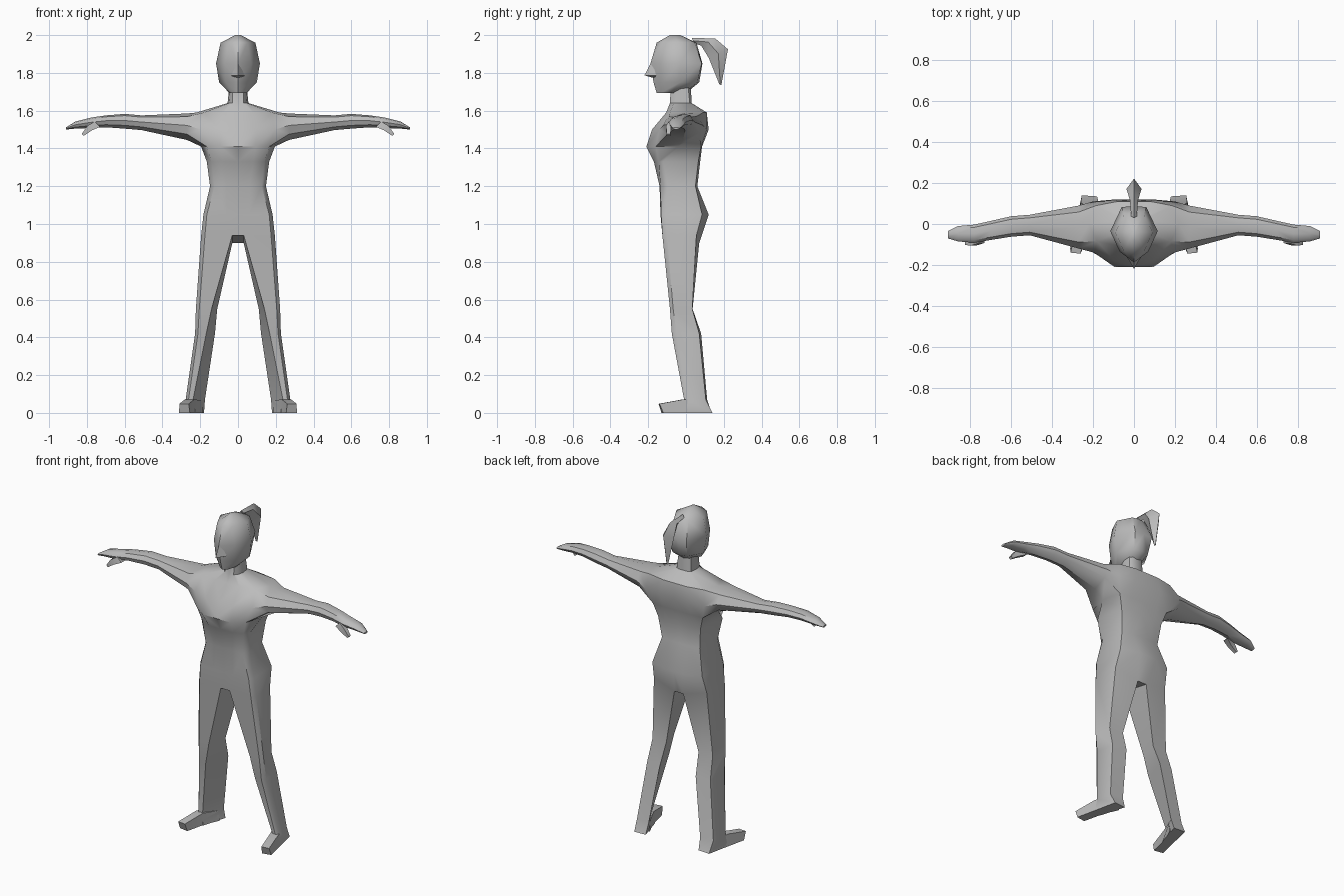
import bpy, bmesh, math

if "Cube" in bpy.data.objects:
    bpy.data.objects.remove(bpy.data.objects["Cube"])

grey = bpy.data.materials.new("plain grey")
grey.diffuse_color = (0.5, 0.5, 0.5, 1)
grey.use_nodes = True
grey.node_tree.nodes["Principled BSDF"].inputs["Base Color"].default_value = grey.diffuse_color


def ring(bm, pts):
    return [bm.verts.new(p) for p in pts]


def loft(bm, rings, closed=True, skip=lambda i, j: False):
    """Bridge successive rings of equal length with quads."""
    n = len(rings[0])
    for i in range(len(rings) - 1):
        a, b = rings[i], rings[i + 1]
        for j in range(n if closed else n - 1):
            if not skip(i, j):
                k = (j + 1) % n
                bm.faces.new((a[j], a[k], b[k], b[j]))


def finish(bm, name, angle=40, mirror=False):
    """Clean up, optionally mirror across x, and make a smooth shaded object."""
    bmesh.ops.delete(bm, geom=[v for v in bm.verts if not v.link_faces], context='VERTS')
    if mirror:
        bmesh.ops.mirror(bm, geom=bm.verts[:] + bm.edges[:] + bm.faces[:],
                         axis='X', merge_dist=0.0005)
        bmesh.ops.remove_doubles(bm, verts=bm.verts[:], dist=0.0005)
    bmesh.ops.recalc_face_normals(bm, faces=bm.faces[:])
    me = bpy.data.meshes.new(name)
    bm.to_mesh(me)
    bm.free()
    me.materials.append(grey)
    ob = bpy.data.objects.new(name, me)
    bpy.context.collection.objects.link(ob)
    bpy.ops.object.select_all(action='DESELECT')
    ob.select_set(True)
    bpy.context.view_layer.objects.active = ob
    bpy.ops.object.shade_smooth_by_angle(angle=math.radians(angle))


# ---- Body: half torso, arm and leg as one skin, mirrored ----
bm = bmesh.new()
# z, front inner x, front y, front corner x y, side x y, back corner y, back y
torso = [
    (0.94, .030, -.125, .175, -.125, .195, -.100, .055, .070),
    (1.05, .060, -.135, .165, -.132, .183, -.105, .085, .120),
    (1.20, .060, -.140, .125, -.135, .148, -.095, .050, .060),
    (1.33, .080, -.170, .140, -.145, .165, -.120, .065, .075),
    (1.41, .095, -.210, .165, -.160, .195, -.040, .080, .085),
    (1.50, .095, -.180, .195, -.140, .230, .000, .110, .120),
    (1.59, .080, -.105, .180, -.085, .220, .000, .090, .110),
    (1.64, .030, -.085, .048, -.065, .055, -.030, .020, .030),
    (1.74, .030, -.080, .040, -.060, .045, -.030, .010, .025),
]
rows = []
for z, xi, yf, xf, yf2, xs, ys, yb2, yb in torso:
    rows.append(ring(bm, [(0, yf, z), (xi, yf, z), (xf, yf2, z), (xs, ys, z),
                          (xf * 1.03, yb2, z), (xi, yb, z), (0, yb, z)]))
for v in rows[0][5:]:
    v.co.z = 0.90
# the shoulder opening is left free for the arm
loft(bm, rows, False, lambda i, j: i in (4, 5) and j in (2, 3))

# Crotch strip
r = rows[0]
bm.faces.new((r[0], r[1], r[5], r[6]))

# Leg: front inner, front outer, side, back outer, back inner
leg = [
    (.55, (.140, -.085), (.205, -.085), (.223, -.068), (.205, .033), (.110, .035)),
    (.42, (.168, -.075), (.212, -.075), (.227, -.050), (.215, .070), (.122, .080)),
    (.07, (.238, -.005), (.262, -.010), (.277, .010), (.260, .105), (.175, .112)),
    (.00, (.225, -.020), (.270, -.020), (.285, .000), (.255, .140), (.180, .135)),
]
legs = [r[1:6]] + [ring(bm, [(x, y, row[0]) for x, y in row[1:]]) for row in leg]
loft(bm, legs)
bm.faces.new(legs[-1])

# Arm and hand: x, front y, back y, low z, high z
A, B, C = rows[4:7]
hole = [A[2], A[3], A[4], B[4], C[4], C[3], C[2], B[2]]
arm = [
    (.27, -.120, .090, 1.445, 1.585),
    (.51, -.055, .045, 1.497, 1.575),
    (.60, -.062, .038, 1.505, 1.583),
    (.70, -.078, .015, 1.512, 1.575),
    (.78, -.092, -.003, 1.508, 1.563),
    (.86, -.085, -.010, 1.505, 1.543),
    (.91, -.070, -.035, 1.500, 1.512),
]
arms = [hole]
for x, f, b, lo, hi in arm:
    c, h = (f + b) / 2, hi - lo
    arms.append(ring(bm, [
        (x, f * .9 + b * .1, lo + h * .22), (x, c, lo), (x, b * .9 + f * .1, lo + h * .25),
        (x, b, lo + h * .55), (x, b * .85 + f * .15, hi - h * .1), (x, c, hi),
        (x, f * .85 + b * .15, hi - h * .12), (x, f, lo + h * .55)]))
loft(bm, arms)
bm.faces.new(arms[-1])
finish(bm, "body", 42, True)

# ---- Thumbs ----
bm = bmesh.new()
rings = []
for x, y, z, ry, rz in [(.745, -.075, 1.528, .018, .014), (.785, -.092, 1.508, .014, .012),
                        (.822, -.092, 1.472, .010, .005)]:
    rings.append(ring(bm, [(x - rz, y - ry, z - rz), (x - rz, y + ry, z - rz),
                           (x + rz, y + ry, z + rz), (x + rz, y - ry, z + rz)]))
loft(bm, rings)
bm.faces.new(rings[0])
bm.faces.new(rings[-1])
finish(bm, "thumbs", 42, True)

# ---- Feet: from heel to toe ----
bm = bmesh.new()
rings = []
for y, xi, xo, h in [(.09, .185, .262, .065), (0, .225, .283, .072), (-.13, .255, .312, .048)]:
    rings.append(ring(bm, [(xi, y, 0), (xo, y + .01, 0),
                           (xo - .002, y - .01, h), (xi + .006, y - .015, h)]))
loft(bm, rings)
bm.faces.new(rings[0])
bm.faces.new(rings[-1])
finish(bm, "feet", 42, True)

# ---- Head: front y, front corner, side, back corner, back y ----
bm = bmesh.new()
head = [
    (1.693, -.155, (.030, -.135), (.045, -.085), (.030, -.010), .000),
    (1.750, -.172, (.065, -.125), (.100, -.030), (.050, .060), .070),
    (1.850, -.188, (.070, -.135), (.116, -.035), (.060, .083), .087),
    (1.960, -.155, (.050, -.130), (.092, -.040), (.048, .045), .055),
    (2.000, -.085, (.010, -.080), (.014, -.060), (.010, -.040), -.030),
]
rows = [ring(bm, [(0, f, z), (*p, z), (*q, z), (*s, z), (0, b, z)])
        for z, f, p, q, s, b in head]
loft(bm, rows, False)
bm.faces.new(rows[0])
bm.faces.new(rows[-1])
finish(bm, "head", 50, True)

# ---- Nose ----
bm = bmesh.new()
top, tip, low, side = ring(bm, [(0, -.180, 1.865), (0, -.220, 1.787),
                                (0, -.168, 1.772), (.036, -.158, 1.785)])
bm.faces.new((top, tip, side))
bm.faces.new((tip, low, side))
finish(bm, "nose", 50, True)

# ---- Ponytail: outer (y, z), inner (y, z), half width ----
bm = bmesh.new()
tail = [((.030, 1.985), (.045, 1.955), .014), ((.155, 1.982), (.080, 1.945), .020),
        ((.222, 1.925), (.120, 1.880), .037), ((.187, 1.735), (.176, 1.740), .006)]
rings = []
for (oy, oz), (iy, iz), w in tail:
    m = ((oy + iy) / 2, (oz + iz) / 2)
    rings.append(ring(bm, [(0, oy, oz), (w, *m), (0, iy, iz), (-w, *m)]))
loft(bm, rings)
bm.faces.new(rings[0])
bm.faces.new(rings[-1])
finish(bm, "ponytail", 42)
